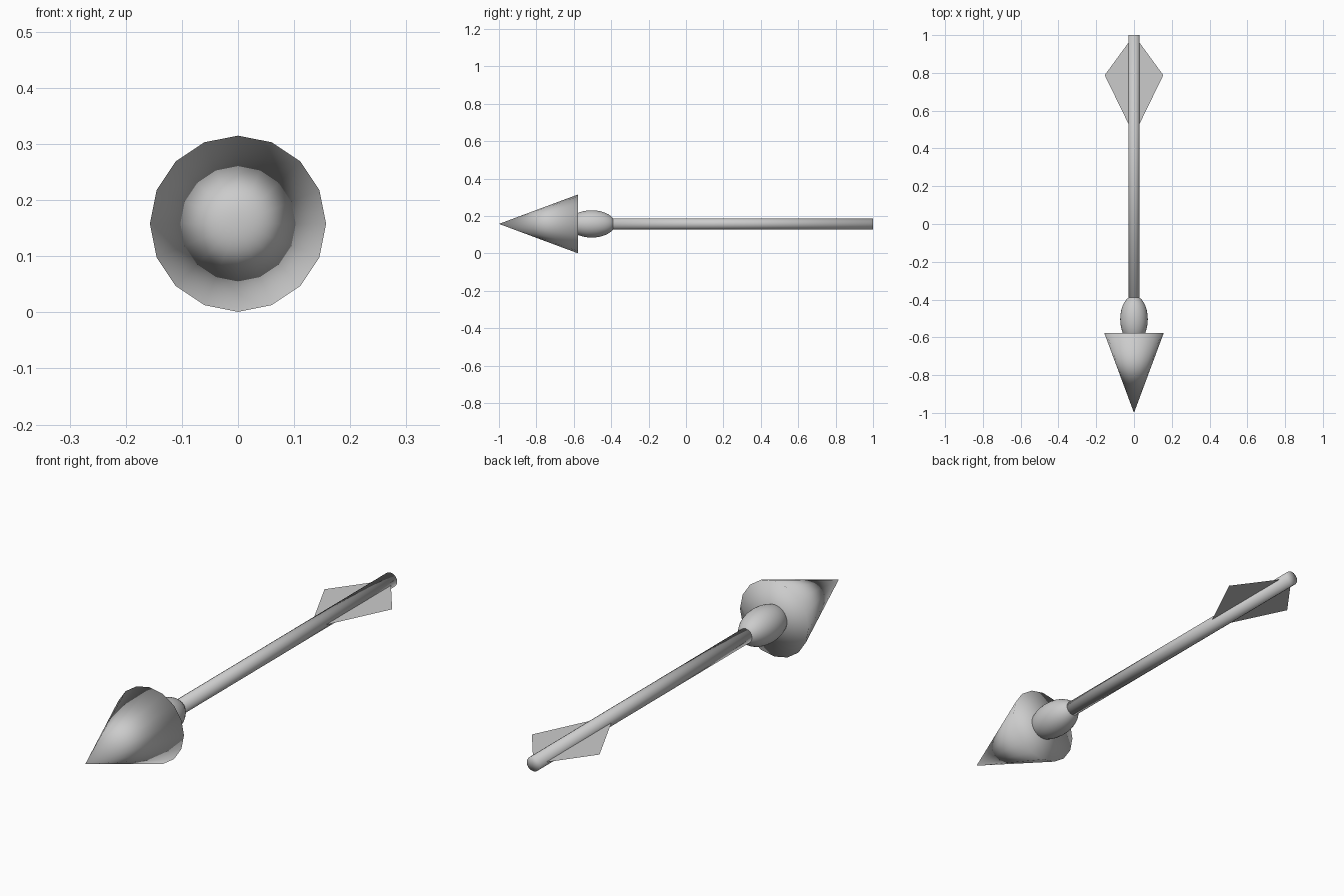
import bpy, bmesh, math

if "Cube" in bpy.data.objects:
    bpy.data.objects.remove(bpy.data.objects["Cube"])

AXIS_Z = 0.158   # height of the arrow's long axis
SIDES = 16
HEAD_BASE = -0.578

grey = bpy.data.materials.new("plain_grey")
grey.diffuse_color = (0.6, 0.6, 0.6, 1)
grey.use_nodes = True
grey.node_tree.nodes["Principled BSDF"].inputs["Base Color"].default_value = grey.diffuse_color


def finish(obj, name, smooth=True):
    obj.name = name
    obj.data.materials.clear()
    obj.data.materials.append(grey)
    if smooth:
        obj.data.shade_smooth()   # soft shading runs over the rims as well


# Pointed head: closed cone, tip at the front
bpy.ops.mesh.primitive_cone_add(
    vertices=SIDES, radius1=0.157, radius2=0, depth=1 + HEAD_BASE,
    end_fill_type='TRIFAN',
    location=(0, (HEAD_BASE - 1) / 2, AXIS_Z), rotation=(math.pi / 2, 0, 0))
finish(bpy.context.object, "arrow_head")

# Egg-shaped collar between head and shaft
bpy.ops.mesh.primitive_uv_sphere_add(
    segments=32, ring_count=16, radius=1,
    location=(0, -0.504, AXIS_Z), rotation=(math.pi / 2, 0, 0))
collar = bpy.context.object
collar.scale = (0.073, 0.073, 0.125)
finish(collar, "collar")

# Shaft running to the tail
bpy.ops.mesh.primitive_cylinder_add(
    vertices=SIDES, radius=0.03, depth=1.5, end_fill_type='TRIFAN',
    location=(0, 0.25, AXIS_Z), rotation=(math.pi / 2, 0, 0))
finish(bpy.context.object, "shaft")

# Flat tail fins, one on each side
for side, label in ((1, "right"), (-1, "left")):
    bm = bmesh.new()
    pts = [(0, 0.47), (0.155 * side, 0.788), (0, 1.0)]
    face = bm.faces.new([bm.verts.new((x, y, AXIS_Z)) for x, y in pts])
    face.normal_update()
    if face.normal.z < 0:
        face.normal_flip()
    mesh = bpy.data.meshes.new(label + "_fin")
    bm.to_mesh(mesh)
    bm.free()
    fin = bpy.data.objects.new(label + "_fin", mesh)
    bpy.context.collection.objects.link(fin)
    finish(fin, label + "_fin", smooth=False)
